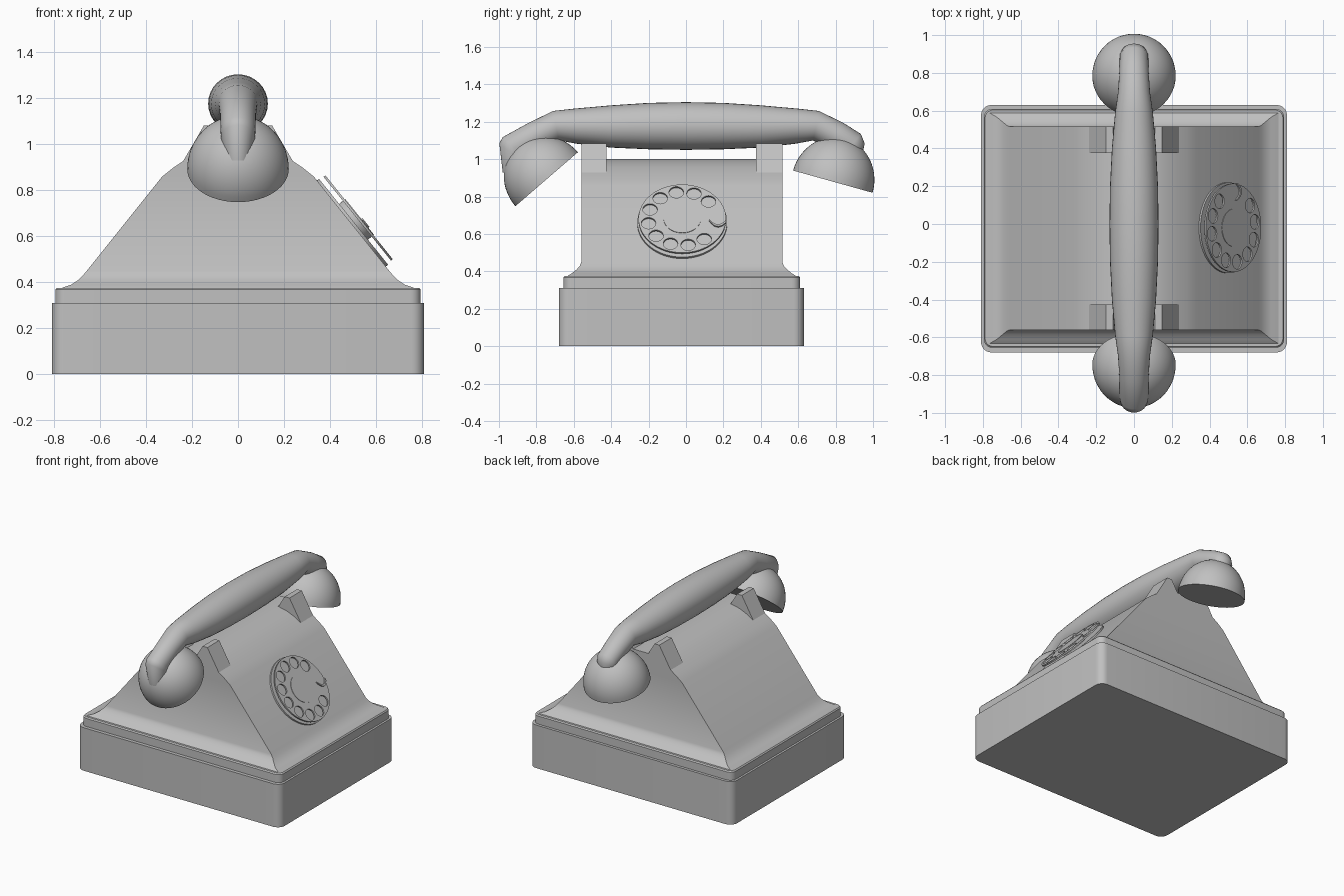
import bpy, bmesh, math
from mathutils import Vector, Matrix

if "Cube" in bpy.data.objects:
    bpy.data.objects.remove(bpy.data.objects["Cube"])

grey = bpy.data.materials.new("plain_grey")
grey.diffuse_color = (0.53, 0.53, 0.53, 1)
grey.use_nodes = True
grey.node_tree.nodes["Principled BSDF"].inputs["Base Color"].default_value = grey.diffuse_color


def finish(obj, angle=35):
    obj.data.materials.clear()
    obj.data.materials.append(grey)
    bpy.ops.object.select_all(action='DESELECT')
    obj.select_set(True)
    bpy.context.view_layer.objects.active = obj
    bpy.ops.object.shade_smooth_by_angle(angle=math.radians(angle))
    return obj


def loft(name, rings, matrix=None, angle=35):
    """Skin a list of equal-length closed rings and cap both ends."""
    bm = bmesh.new()
    vs = [[bm.verts.new(p) for p in ring] for ring in rings]
    n = len(vs[0])
    for a, b in zip(vs, vs[1:]):
        for i in range(n):
            j = (i + 1) % n
            bm.faces.new((a[i], a[j], b[j], b[i]))
    bm.faces.new(vs[0])
    bm.faces.new(vs[-1])
    bmesh.ops.recalc_face_normals(bm, faces=bm.faces)
    me = bpy.data.meshes.new(name)
    bm.to_mesh(me)
    bm.free()
    obj = bpy.data.objects.new(name, me)
    bpy.context.collection.objects.link(obj)
    if matrix:
        obj.matrix_world = matrix
    return finish(obj, angle)


def circle(r, z=0.0, n=48, cx=0.0, cy=0.0):
    return [Vector((cx + r * math.cos(2 * math.pi * i / n),
                    cy + r * math.sin(2 * math.pi * i / n), z)) for i in range(n)]


def rounded_rect(hx, y0, y1, r, z):
    pts = []
    corners = [(hx - r, y1 - r), (-hx + r, y1 - r), (-hx + r, y0 + r), (hx - r, y0 + r)]
    for k, (cx, cy) in enumerate(corners):
        for i in range(7):
            a = math.pi / 2 * (k + i / 6)
            pts.append(Vector((cx + r * math.cos(a), cy + r * math.sin(a), z)))
    return pts


# Base box and the slightly smaller plinth on it
loft("base", [rounded_rect(.81, -.68, .63, .055, z) for z in (0, .31)])
loft("plinth", [rounded_rect(.795, -.655, .61, .045, z) for z in (.305, .368)]
     + [rounded_rect(.788, -.648, .603, .04, .376)])

# Body: flared foot, straight slopes, rounded ridge (z, half width, flare in y)
body = [(.37, .775, .08), (.378, .76, .07), (.39, .725, .05), (.41, .695, .025),
        (.43, .675, .008), (.45, .658, 0), (.86, .33, 0), (.90, .28, 0),
        (.93, .235, 0), (.96, .185, 0), (.985, .125, 0), (1.0, .05, 0)]
loft("body", [[Vector((sx * hx, y, z)) for sx, y in
               ((-1, -.56 - f), (1, -.56 - f), (1, .515 + f), (-1, .515 + f))]
              for z, hx, f in body])

# Cradle horns at both ends of the ridge
half = [(.24, .925), (.148, 1.083), (.11, 1.083), (.06, 1.0)]
outline = half + [(-x, z) for x, z in reversed(half)]
for name, y0, y1 in (("front_cradle", -.56, -.425), ("back_cradle", .375, .515)):
    loft(name, [[Vector((x, y, z)) for x, z in outline] for y in (y0, y1)], angle=20)

# Handset grip: each ring is (top y, top z, bottom y, bottom z, half width)
middle = [(.0, 1.305, .0, 1.05, .13), (.2, 1.301, .2, 1.053, .127),
          (.4, 1.288, .4, 1.062, .117), (.6, 1.27, .58, 1.082, .1),
          (.71, 1.258, .68, 1.1, .085), (.84, 1.195, .76, 1.06, .078)]
front_end = [(.98, 1.118, .86, 1.01, .076), (.998, 1.085, .86, .97, .074),
             (.98, .93, .84, .93, .055)]
back_end = [(.935, 1.135, .85, 1.03, .075), (.955, 1.085, .84, 1.0, .07),
            (.945, 1.03, .82, .97, .05)]


def grip_ring(ring, s):
    ty, tz, by, bz, hw = ring
    top, bot = Vector((0, s * ty, tz)), Vector((0, s * by, bz))
    mid, up = (top + bot) / 2, (top - bot) / 2
    return [mid + up * math.sin(2 * math.pi * i / 32)
            + Vector((hw * math.cos(2 * math.pi * i / 32), 0, 0)) for i in range(32)]


loft("handset_grip",
     [grip_ring(r, -1) for r in reversed(middle + front_end)]
     + [grip_ring(r, 1) for r in middle[1:] + back_end], angle=45)

# Domed cups of the handset, closed with a flat face
for name, cy, cz, ny, nz in (("front_cup", -.745, .893, -.654, .757),
                             ("back_cup", .785, .88, .269, .963)):
    n = Vector((0, ny, nz)).normalized()
    x = Vector((1, 0, 0))
    m = Matrix((x, n.cross(x), n)).transposed().to_4x4()
    m.translation = (0, cy, cz)
    ts = [math.pi / 2 * i / 14 for i in range(14)] + [math.pi / 2 - .02]
    loft(name, [circle(.221 * math.cos(t), .24 * math.sin(t)) for t in ts], m)

# Dial frame: lies on the right slope, local z points away from it
axis_x, axis_y, axis_z = Vector((0, 1, 0)), Vector((-.627, 0, .779)), Vector((.779, 0, .627))
dial = Matrix((axis_x, axis_y, axis_z)).transposed().to_4x4()
dial.translation = (.495, -.02, .657)

loft("dial_plate", [circle(.24, z, 64) for z in (-.01, .01)], dial)
loft("dial_hub", [circle(.1, z) for z in (0, .044)], dial)

# Finger wheel: disc with ten holes, leaving a gap at the finger stop
cu = bpy.data.curves.new("finger_wheel", 'CURVE')
cu.dimensions, cu.fill_mode, cu.extrude = '2D', 'BOTH', .005
loops = [circle(.234, n=64)]
for i in range(10):
    a = math.radians(40 + 30 * i)
    loops.append(circle(.039, n=24, cx=.183 * math.cos(a), cy=.183 * math.sin(a)))
for loop in loops:
    sp = cu.splines.new('POLY')
    sp.points.add(len(loop) - 1)
    for p, v in zip(sp.points, loop):
        p.co = (v.x, v.y, 0, 1)
    sp.use_cyclic_u = True
wheel = bpy.data.objects.new("finger_wheel", cu)
bpy.context.collection.objects.link(wheel)
wheel.matrix_world = dial @ Matrix.Translation((0, 0, .036))
bpy.ops.object.select_all(action='DESELECT')
wheel.select_set(True)
bpy.context.view_layer.objects.active = wheel
bpy.ops.object.convert(target='MESH')
finish(bpy.context.view_layer.objects.active)

# Finger stop: small curved hook over the wheel
hook = []
for i in range(7):
    t = i / 6
    a = math.radians(-16 + 10 * (2 * t - 1) ** 2)
    r, w = .145 + .09 * t, .004 + .006 * t
    c = Vector((r * math.cos(a), r * math.sin(a), 0))
    side = Vector((-math.sin(a), math.cos(a), 0)) * w
    hook.append([c - side + Vector((0, 0, .038)), c + side + Vector((0, 0, .038)),
                 c + side + Vector((0, 0, .05)), c - side + Vector((0, 0, .05))])
loft("finger_stop", hook, dial)
